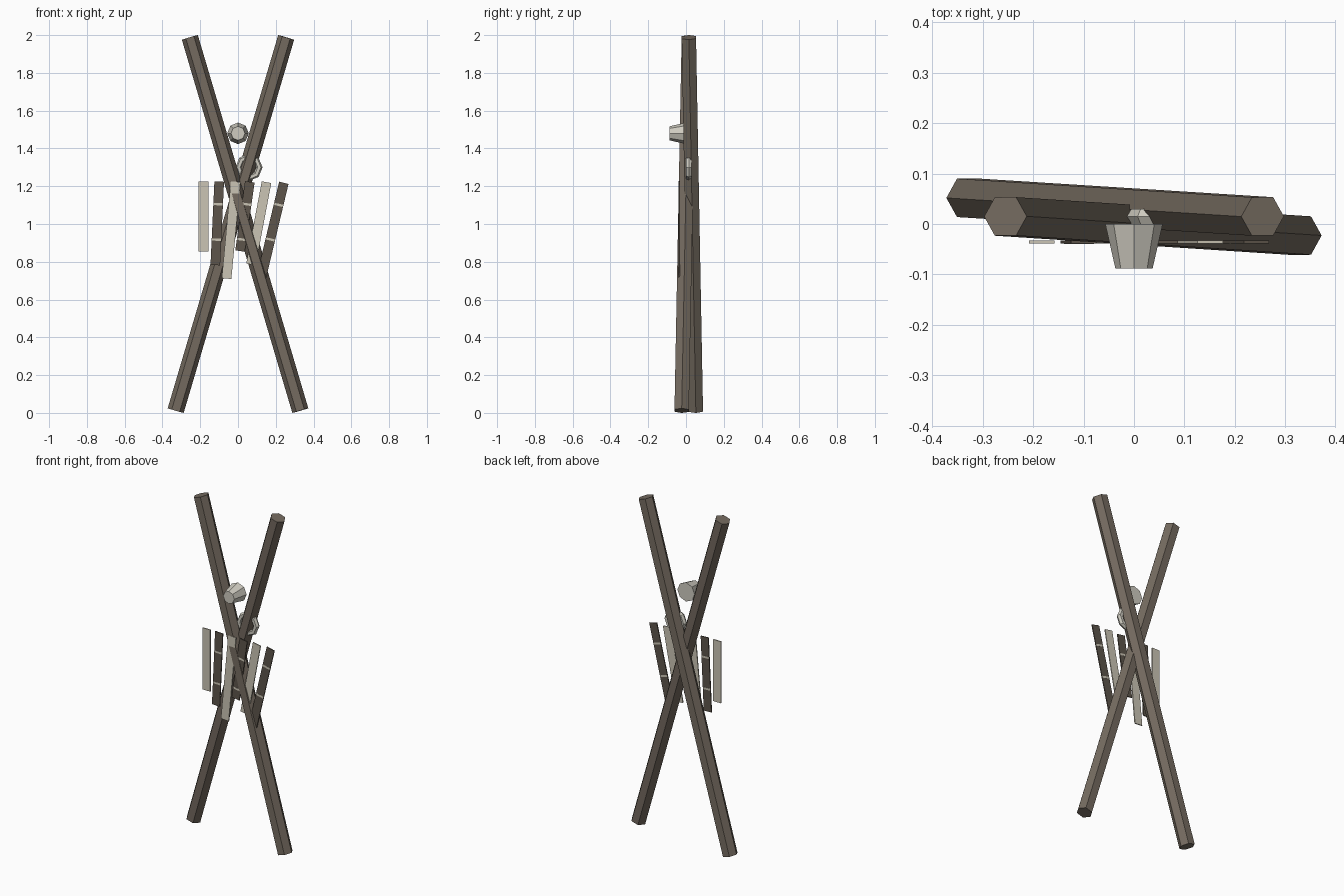
import bpy, math
from mathutils import Vector, Matrix

if "Cube" in bpy.data.objects:
    bpy.data.objects.remove(bpy.data.objects["Cube"])


def material(name, rgb):
    m = bpy.data.materials.new(name)
    m.diffuse_color = (*rgb, 1)
    m.use_nodes = True
    m.node_tree.nodes["Principled BSDF"].inputs["Base Color"].default_value = m.diffuse_color
    return m


WOOD = material("weathered wood", (0.175, 0.145, 0.115))
BONE = material("pale bone", (0.62, 0.60, 0.53))
PALE = material("pale cloth", (0.60, 0.56, 0.46))
DARK = material("dark cloth", (0.11, 0.09, 0.07))


def make(name, verts, faces, mat):
    me = bpy.data.meshes.new(name)
    me.from_pydata(verts, [], faces)
    me.materials.append(mat)
    ob = bpy.data.objects.new(name, me)
    bpy.context.collection.objects.link(ob)
    return ob


def tapered_prism(name, a, b, ra, rb, n, mat):
    """n-sided prism from a to b, with a corner pointing along x."""
    a, b = Vector(a), Vector(b)
    axis = (b - a).normalized()
    u = Vector((1, 0, 0))
    u = (u - axis * u.dot(axis)).normalized()
    v = axis.cross(u)
    verts = []
    for c, r in ((a, ra), (b, rb)):
        for i in range(n):
            t = math.tau * i / n
            verts.append(c + (u * math.cos(t) + v * math.sin(t)) * r)
    faces = [(i, (i + 1) % n, n + (i + 1) % n, n + i) for i in range(n)]
    faces += [tuple(reversed(range(n))), tuple(range(n, 2 * n))]
    return make(name, verts, faces, mat)


def box(name, size, mat, matrix):
    x, y, z = (s / 2 for s in size)
    verts = [matrix @ Vector((i * x, j * y, k * z))
             for i in (-1, 1) for j in (-1, 1) for k in (-1, 1)]
    faces = [(0, 1, 3, 2), (4, 6, 7, 5), (0, 4, 5, 1),
             (2, 3, 7, 6), (0, 2, 6, 4), (1, 5, 7, 3)]
    return make(name, verts, faces, mat)


# Crossed poles
tapered_prism("front_pole", (0.33, -0.023, 0.012), (-0.255, 0.015, 1.988),
              0.044, 0.044, 6, WOOD)
tapered_prism("back_pole", (-0.33, 0.052, 0.012), (0.255, 0.015, 1.988),
              0.044, 0.044, 6, WOOD)

# Tapered bone piece facing forward
tapered_prism("bone_cup", (0, 0, 1.48), (0, -0.088, 1.48), 0.057, 0.037, 8, BONE)

# Bone ring at the crossing
bpy.ops.mesh.primitive_torus_add(
    major_segments=8, minor_segments=6, major_radius=0.055, minor_radius=0.017,
    location=(0.058, 0.015, 1.3), rotation=(math.pi / 2, 0, 0))
ring = bpy.context.object
ring.name = "bone_ring"
ring.data.materials.append(BONE)

# Fan of hanging strips, with pale bands on the dark ones
lengths = (0.37, 0.443, 0.515)
for i in range(6):
    length = lengths[i % 3]
    angle = math.radians(2.68 * i)
    cx, cz = -0.183 + 0.0732 * i, 1.225 - length / 2
    place = Matrix.Translation((cx, -0.036, cz)) @ Matrix.Rotation(angle, 4, 'Y')
    box(f"hanging_strip_{i + 1}", (0.051, 0.006, length),
        DARK if i % 2 else PALE, place)
    if i % 2:
        for z in (1.105, 0.917):
            band = place @ Matrix.Translation((0, 0, z - cz))
            box(f"strip_band_{i + 1}", (0.05, 0.0075, 0.012), PALE, band)
